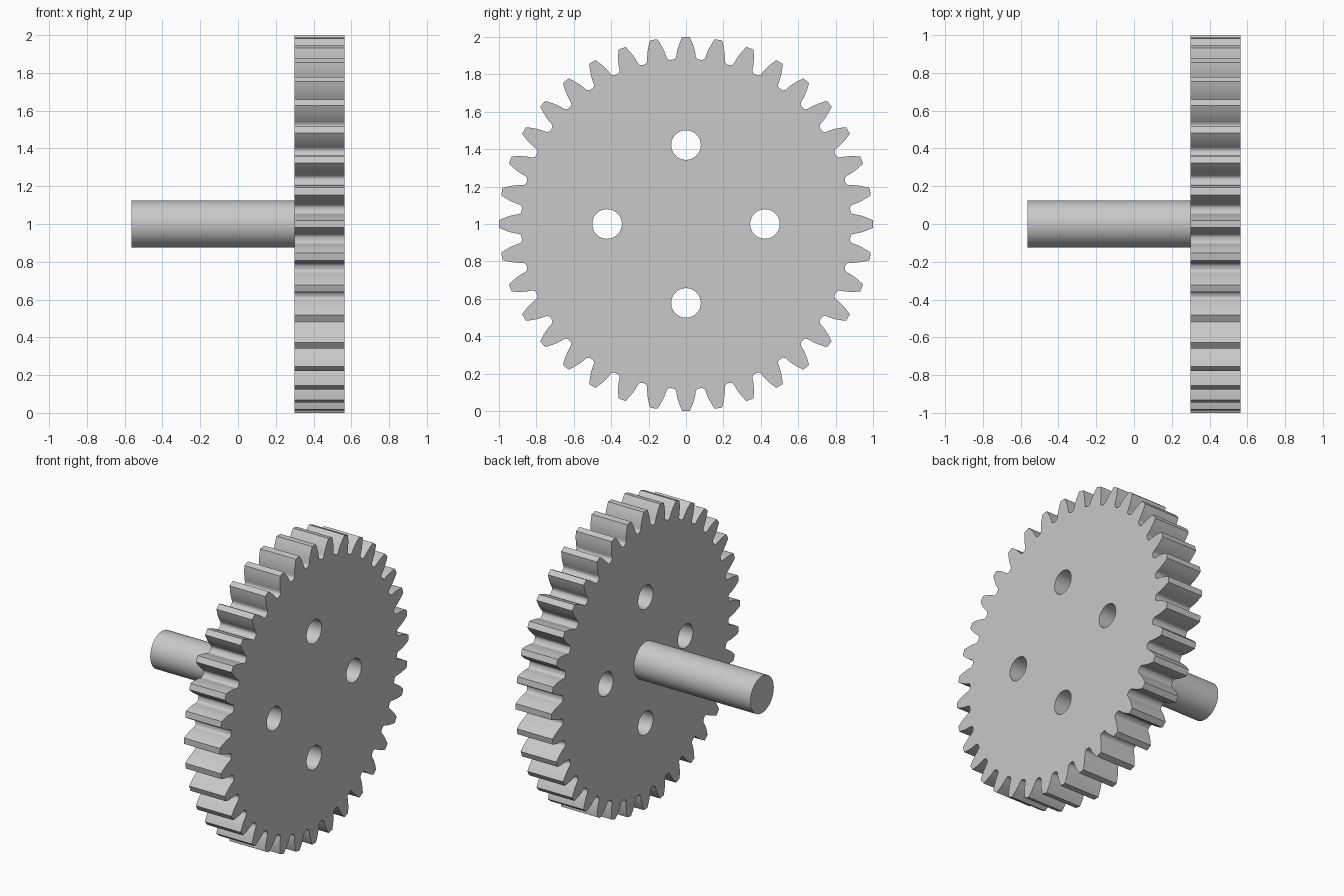
import bpy, bmesh
from math import pi, cos, sin, tan, acos, radians
from mathutils import Matrix, Vector

cube = bpy.data.objects.get("Cube")
if cube:
    bpy.data.objects.remove(cube, do_unlink=True)

# Gear proportions
TEETH = 36
TIP = 1.0
MODULE = 2 * TIP / (TEETH + 2)
PITCH = MODULE * TEETH / 2
ROOT = PITCH - 1.25 * MODULE
BASE = PITCH * cos(radians(20))
BACK, FACE = 0.30, 0.565
SHAFT_END, SHAFT_RADIUS = -0.565, 0.124
HOLE_RADIUS, HOLE_RING = 0.079, 0.422
CENTRE_Z = 1.0

steel = bpy.data.materials.new("plain grey")
grey = (0.58, 0.58, 0.58, 1)
steel.use_nodes = True
steel.diffuse_color = grey
steel.node_tree.nodes["Principled BSDF"].inputs["Base Color"].default_value = grey


def finish(bm, name):
    """Turn a bmesh into a smooth-shaded object with sharp edges kept."""
    bmesh.ops.recalc_face_normals(bm, faces=bm.faces)
    mesh = bpy.data.meshes.new(name)
    bm.to_mesh(mesh)
    bm.free()
    mesh.materials.append(steel)
    obj = bpy.data.objects.new(name, mesh)
    bpy.context.collection.objects.link(obj)
    bpy.ops.object.select_all(action='DESELECT')
    obj.select_set(True)
    bpy.context.view_layer.objects.active = obj
    bpy.ops.object.shade_smooth_by_angle(angle=radians(30))
    return obj


def polar(radius, angle, y=0.0, z=CENTRE_Z):
    return Vector((BACK, y + radius * sin(angle), z + radius * cos(angle)))


def add_loop(bm, points):
    verts = [bm.verts.new(p) for p in points]
    return [bm.edges.new((a, b)) for a, b in zip(verts, verts[1:] + verts[:1])]


def involute(angle):
    return tan(angle) - angle


def half_tooth(radius):
    """Half the angular thickness of a tooth at a radius."""
    return (pi / (2 * TEETH) + involute(radians(20))
            - involute(acos(BASE / radius)))


# One flank from the rounded root up to the tip
flank = [(ROOT, 0.078), (ROOT + 0.003, 0.068), (ROOT + 0.011, 0.060)]
steps = 6
for i in range(steps + 1):
    r = 0.905 + (TIP - 0.905) * i / steps
    flank.append((r, half_tooth(r)))

# Toothed outline and four round holes, filled and extruded to a disc
bm = bmesh.new()
outline = []
for t in range(TEETH):
    mid = 2 * pi * t / TEETH
    outline += [polar(r, mid - h) for r, h in flank]
    outline.append(polar(TIP, mid))
    outline += [polar(r, mid + h) for r, h in reversed(flank)]
edges = add_loop(bm, outline)
for k in range(4):
    c = polar(HOLE_RING, k * pi / 2)
    edges += add_loop(bm, [polar(HOLE_RADIUS, 2 * pi * i / 48, c.y, c.z)
                           for i in range(48)])
bmesh.ops.triangle_fill(bm, use_beauty=True, use_dissolve=False, edges=edges)
extruded = bmesh.ops.extrude_face_region(bm, geom=bm.faces[:])["geom"]
bmesh.ops.translate(bm, vec=(FACE - BACK, 0, 0),
                    verts=[g for g in extruded if isinstance(g, bmesh.types.BMVert)])
finish(bm, "gear_wheel")

# Plain shaft, sunk slightly into the back of the wheel
bm = bmesh.new()
end = BACK + 0.02
bmesh.ops.create_cone(
    bm, cap_ends=True, segments=64, radius1=SHAFT_RADIUS, radius2=SHAFT_RADIUS,
    depth=end - SHAFT_END,
    matrix=Matrix.Translation(((end + SHAFT_END) / 2, 0, CENTRE_Z))
    @ Matrix.Rotation(pi / 2, 4, 'Y'))
finish(bm, "shaft")
